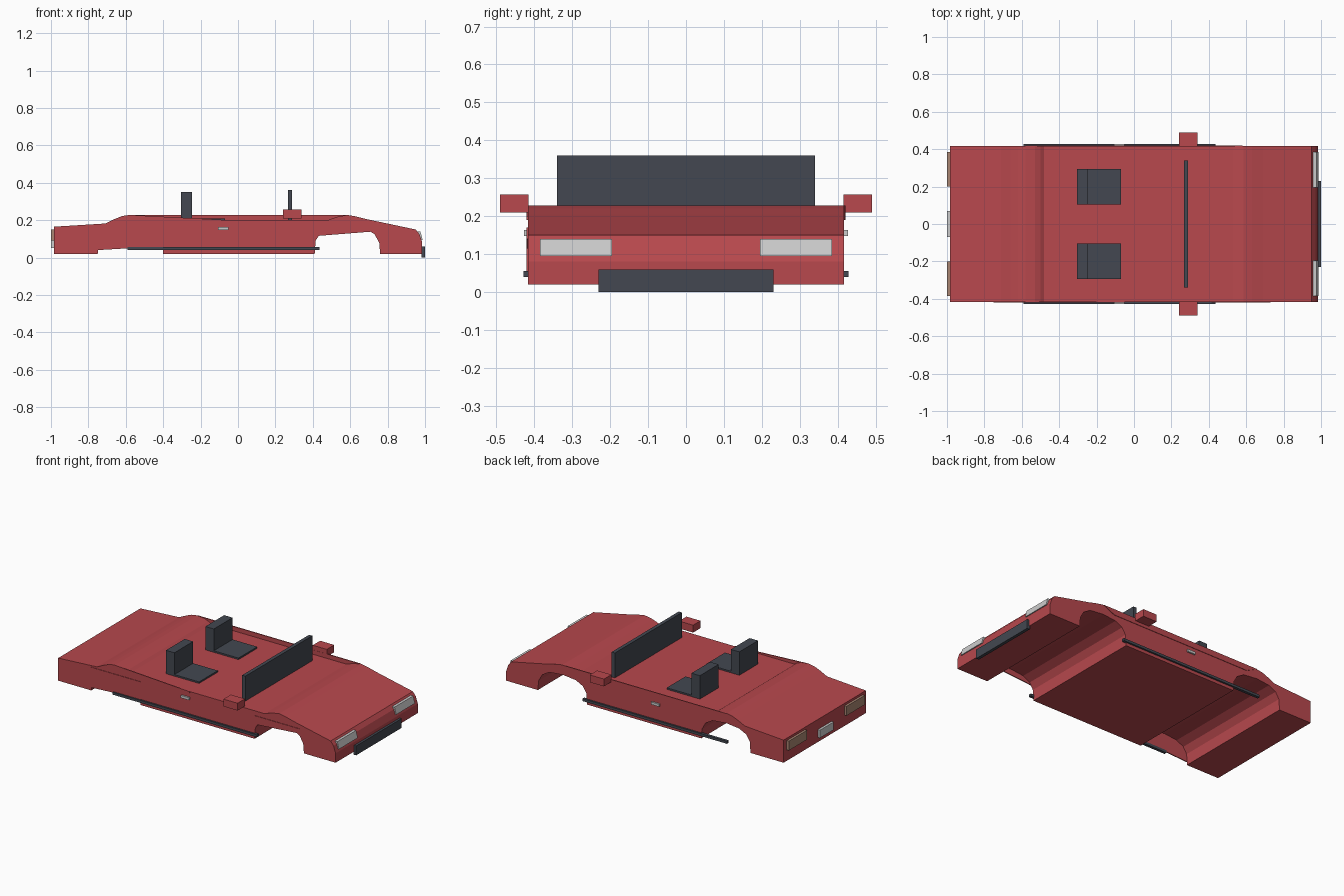
import bpy
import bmesh

if "Cube" in bpy.data.objects:
    bpy.data.objects.remove(bpy.data.objects["Cube"], do_unlink=True)


def material(name, rgb):
    m = bpy.data.materials.new(name)
    m.use_nodes = True
    color = (*rgb, 1)
    m.diffuse_color = color
    m.node_tree.nodes["Principled BSDF"].inputs["Base Color"].default_value = color
    return m


RED = material("body red", (0.48, 0.065, 0.075))
DARK = material("dark trim", (0.056, 0.064, 0.082))
GREY = material("lamp grey", (0.60, 0.60, 0.60))
AMBER = material("tail lamp brown", (0.40, 0.24, 0.17))


def finish(name, bm, mat):
    bmesh.ops.recalc_face_normals(bm, faces=bm.faces)
    mesh = bpy.data.meshes.new(name)
    bm.to_mesh(mesh)
    bm.free()
    mesh.materials.append(mat)
    obj = bpy.data.objects.new(name, mesh)
    bpy.context.collection.objects.link(obj)
    return obj


def box(name, mat, x, y, z):
    """Box from its (low, high) range on each axis."""
    bm = bmesh.new()
    bmesh.ops.create_cube(bm, size=1)
    for v in bm.verts:
        for i, (low, high) in enumerate((x, y, z)):
            v.co[i] = high if v.co[i] > 0 else low
    return finish(name, bm, mat)


def extrude(name, mat, profile, y0, y1):
    """Side profile (x, z) swept across the width."""
    bm = bmesh.new()
    face = bm.faces.new([bm.verts.new((x, y0, z)) for x, z in profile])
    out = bmesh.ops.extrude_face_region(bm, geom=[face], use_keep_orig=True)
    for v in out["geom"]:
        if isinstance(v, bmesh.types.BMVert):
            v.co.y = y1
    bmesh.ops.recalc_face_normals(bm, faces=bm.faces)
    caps = [f for f in bm.faces if len(f.verts) > 4]
    bmesh.ops.triangulate(bm, faces=caps)
    return finish(name, bm, mat)


# Body shell with humps, sunken cabin floor and wheel arches
rear_arch = [(-0.75, 0.02), (-0.745, 0.09), (-0.72, 0.13), (-0.67, 0.155),
             (-0.58, 0.165), (-0.48, 0.155), (-0.43, 0.125), (-0.405, 0.08),
             (-0.40, 0.02)]
front_arch = [(x + 1.16, z) for x, z in rear_arch]
front_arch = [(0.41, 0.02)] + front_arch[1:]
top = [(0.985, 0.02), (0.985, 0.08), (0.97, 0.125), (0.95, 0.15),
       (0.69, 0.205), (0.63, 0.22), (0.585, 0.228), (0.53, 0.218),
       (0.48, 0.20), (-0.48, 0.20), (-0.50, 0.213), (-0.53, 0.224),
       (-0.58, 0.228), (-0.62, 0.222), (-0.66, 0.206), (-0.71, 0.182),
       (-0.985, 0.165), (-0.985, 0.02)]
extrude("body", RED, top + rear_arch + front_arch, -0.417, 0.417)

# Thin side skins
extrude("left_rim", RED, [(-0.58, 0.228), (-0.5, 0.19), (0.5, 0.19),
                          (0.58, 0.228)], 0.414, 0.42)
extrude("right_rim", RED, [(-0.58, 0.228), (-0.5, 0.19), (-0.05, 0.19),
                           (-0.05, 0.20)], -0.42, -0.414)
extrude("right_rear_skirt", RED, [(-0.75, 0.04), (-0.58, 0.05), (-0.40, 0.055),
                                  (-0.40, 0.17), (-0.75, 0.17)], -0.42, -0.414)
extrude("right_front_skirt", RED, [(0.415, 0.115), (0.73, 0.14),
                                   (0.73, 0.17), (0.415, 0.17)], -0.42, -0.414)

# Windscreen and bumper
box("windscreen", DARK, (0.267, 0.29), (-0.34, 0.34), (0.18, 0.36))
box("front_bumper", DARK, (0.98, 1.0), (-0.23, 0.23), (0.0, 0.06))
box("number_plate", GREY, (-1.0, -0.98), (-0.07, 0.07), (0.05, 0.10))

# Parts repeated on both sides
for side, s in (("left", 1), ("right", -1)):
    def span(a, b):
        return tuple(sorted((a * s, b * s)))

    box(side + "_seat_back", DARK, (-0.305, -0.245), span(0.105, 0.295), (0.19, 0.35))
    box(side + "_seat_cushion", DARK, (-0.245, -0.07), span(0.105, 0.295), (0.19, 0.21))
    box(side + "_mirror", RED, (0.24, 0.34), span(0.415, 0.49), (0.21, 0.257))
    box(side + "_sill", DARK, (-0.59, 0.435), span(0.41, 0.428), (0.04, 0.056))
    box(side + "_door_handle", GREY, (-0.108, -0.05), span(0.41, 0.427), (0.148, 0.164))
    box(side + "_tail_lamp", AMBER, (-1.0, -0.98), span(0.20, 0.385), (0.09, 0.15))
    # Headlamp leaning with the nose
    extrude(side + "_headlamp", GREY, [(0.94, 0.095), (0.987, 0.095),
                                       (0.975, 0.14), (0.94, 0.14)],
            s * 0.195, s * 0.385)
